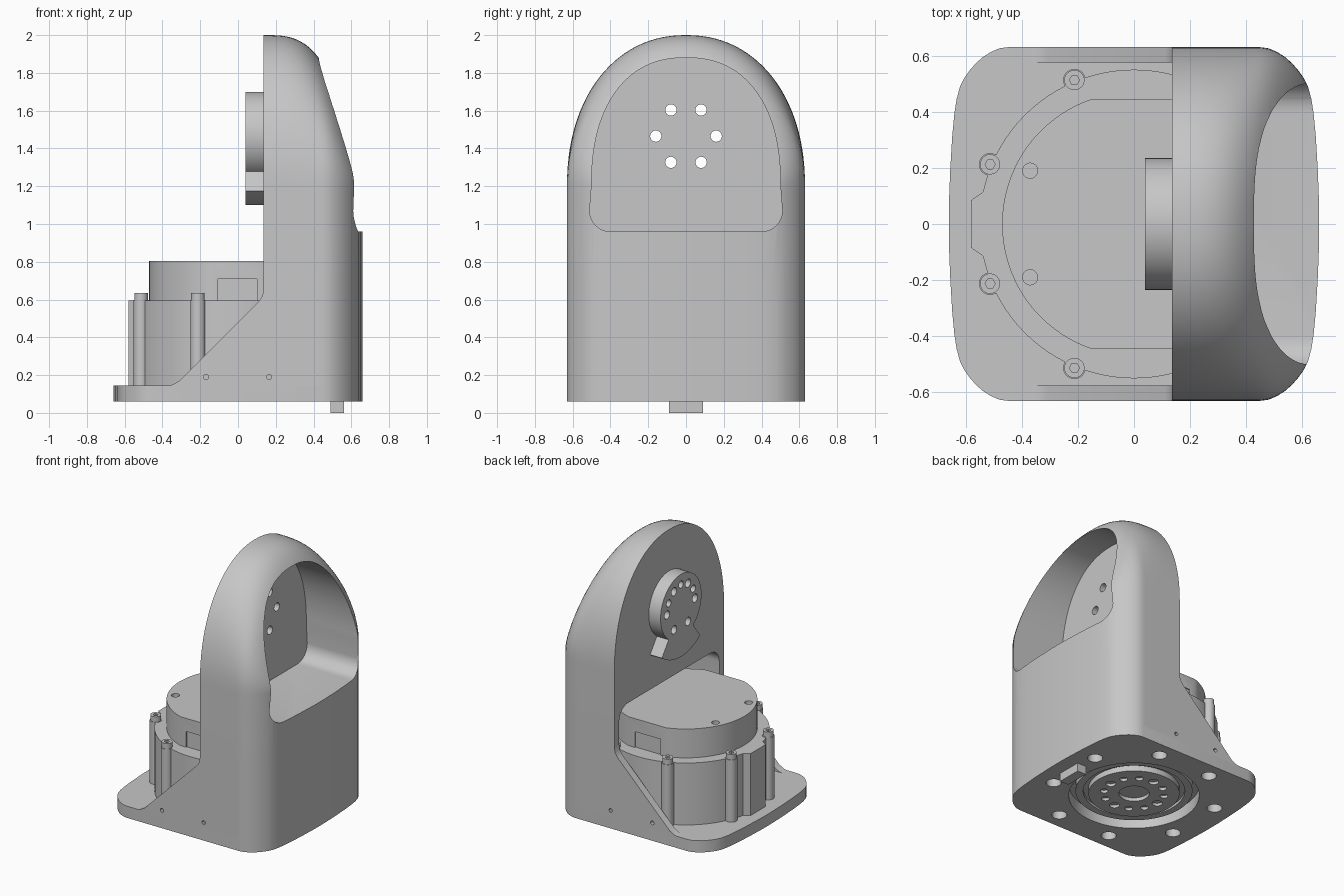
import bpy, bmesh, math
from math import sin, cos, pi, radians

if "Cube" in bpy.data.objects:
    bpy.data.objects.remove(bpy.data.objects["Cube"])

grey = bpy.data.materials.new("grey")
grey.diffuse_color = (0.57, 0.57, 0.57, 1)
grey.use_nodes = True
grey.node_tree.nodes["Principled BSDF"].inputs["Base Color"].default_value = grey.diffuse_color


def finish(name, bm):
    bmesh.ops.recalc_face_normals(bm, faces=bm.faces[:])
    me = bpy.data.meshes.new(name)
    bm.to_mesh(me)
    bm.free()
    ob = bpy.data.objects.new(name, me)
    bpy.context.collection.objects.link(ob)
    me.materials.append(grey)
    return ob


def extrude(name, pts, axis, a, b):
    """Extrude a 2D outline along x (y,z points), y (x,z points) or z (x,y points)."""
    place = {"x": lambda p, t: (t, p[0], p[1]),
             "y": lambda p, t: (p[0], t, p[1]),
             "z": lambda p, t: (p[0], p[1], t)}[axis]
    bm = bmesh.new()
    lo = [bm.verts.new(place(p, a)) for p in pts]
    hi = [bm.verts.new(place(p, b)) for p in pts]
    n = len(pts)
    bm.faces.new(lo)
    bm.faces.new(hi)
    for i in range(n):
        bm.faces.new((lo[i], lo[(i + 1) % n], hi[(i + 1) % n], hi[i]))
    return finish(name, bm)


def arc(cx, cy, r, a0=0, a1=360, n=32, ry=None, power=2):
    """Arc of a circle, ellipse or (with power above 2) squarer superellipse."""
    def s(v):
        return math.copysign(abs(v) ** (2 / power), v)
    count = n if abs(a1 - a0) == 360 else n + 1
    ang = [radians(a0 + (a1 - a0) * i / n) for i in range(count)]
    return [(cx + r * s(cos(t)), cy + (ry or r) * s(sin(t))) for t in ang]


def rod(name, axis, cx, cy, r, a, b, n=32):
    return extrude(name, arc(cx, cy, r, n=n), axis, a, b)


def box(name, x0, x1, y0, y1, z0, z1):
    return extrude(name, [(x0, y0), (x1, y0), (x1, y1), (x0, y1)], "z", z0, z1)


def boolean(ob, others, op="DIFFERENCE"):
    for o in others:
        m = ob.modifiers.new("cut", "BOOLEAN")
        m.operation, m.solver, m.object = op, "EXACT", o
        bpy.context.view_layer.objects.active = ob
        bpy.ops.object.modifier_apply(modifier=m.name)
        bpy.data.objects.remove(o)


# Footprint corner (x, half width) and crown height along x
corner = [(0.45, 0.63), (0.48, 0.626), (0.51, 0.613), (0.54, 0.594), (0.565, 0.571), (0.585, 0.548),
          (0.605, 0.52), (0.62, 0.49), (0.632, 0.445), (0.64, 0.395), (0.648, 0.31), (0.655, 0.19), (0.66, 0.06)]


def crown(x):
    return 2 - 0.78 * ((x - 0.135) / 0.525) ** 3.2


# Base plate
half = [(-x, w) for x, w in reversed(corner)] + corner
plate = [(x, -w) for x, w in half] + list(reversed(half))
base = extrude("base_plate", plate, "z", 0.06, 0.145)
ring8 = [radians(22.5 + 45 * i) for i in range(8)]
boolean(base, [rod("c", "z", 0, 0, 0.43, 0, 0.3, 64)]
        + [rod("c", "z", 0.555 * cos(a), 0.555 * sin(a), 0.05, 0, 0.12, 24) for a in ring8])

# Domed column, lofted through arch sections
bm = bmesh.new()
loops = []
for x, w in [(0.135 + 0.315 * i / 14, 0.63) for i in range(14)] + corner:
    sec = ([(-w, 0.145), (w, 0.145), (w, 0.65)]
           + arc(0, 1.2, w, 0, 180, 56, crown(x) - 1.2, 2.15) + [(-w, 0.65)])
    loops.append([bm.verts.new((x, y, z)) for y, z in sec])
for a, b in zip(loops, loops[1:]):
    for i in range(len(a)):
        j = (i + 1) % len(a)
        bm.faces.new((a[i], a[j], b[j], b[i]))
bm.faces.new(loops[0])
bm.faces.new(loops[-1])
column = finish("domed_column", bm)

# Rear window pocket and motor bay
window = (arc(0, 1.2, 0.5, 0, 180, 56, 0.68, 2.3) + arc(-0.40, 1.07, 0.11, 180, 270, 8)
          + arc(0.40, 1.07, 0.11, 270, 360, 8))
bay_front = ([(-0.575, 0.1), (0.575, 0.1)] + arc(0.475, 0.82, 0.1, 0, 90, 8)
             + arc(-0.475, 0.82, 0.1, 90, 180, 8))
inner = [(0.0, 0.575)] + [(x - 0.055 * (x - 0.45) / 0.21, w - 0.055) for x, w in corner[:-1]]
bay = extrude("c", bay_front, "x", 0.0, 0.7)
boolean(bay, [extrude("c", [(x, -w) for x, w in inner] + list(reversed(inner)), "z", 0.05, 1.0)], "INTERSECT")
bolt = [(0.16 * cos(pi / 3 * i), 1.465 + 0.16 * sin(pi / 3 * i)) for i in range(6)]
boolean(column, [extrude("c", window, "x", 0.2, 0.9), bay]
        + [rod("c", "x", y, z, 0.03, 0, 0.4, 20) for y, z in bolt]
        + [rod("c", "y", 0.165, 0.19, 0.014, s * 0.6, s * 0.7, 12) for s in (-1, 1)])

# Sloped side gussets
slope = [(-0.39, 0.14), (-0.345, 0.15), (-0.31, 0.17), (0.11, 0.59), (0.13, 0.62), (0.135, 0.66), (0.135, 0.14)]
for s, side in ((-1, "front"), (1, "back")):
    g = extrude(side + "_gusset", slope, "y", s * 0.575, s * 0.63)
    boolean(g, [rod("c", "y", -0.17, 0.19, 0.014, s * 0.6, s * 0.7, 12)])

# Output flange with flared stop tab
flange = extrude("output_flange", arc(0, 1.465, 0.235, -53, 233, 56)
                 + arc(0, 1.465, 0.365, 233, 307, 16), "x", 0.04, 0.136)
boolean(flange, [rod("c", "x", y, z, 0.03, 0, 0.4, 20) for y, z in bolt]
        + [rod("c", "x", 0.16 * cos(a), 1.465 + 0.16 * sin(a), 0.026, 0, 0.08, 16)
           for a in (pi / 2, 0.5, pi - 0.5)])

# Motor housing with posts and screws
rod("motor_housing", "z", 0, 0, 0.55, 0.145, 0.595, 96)
extrude("housing_tab", [(-0.53, -0.12), (-0.58, -0.085), (-0.58, 0.085), (-0.53, 0.12)], "z", 0.145, 0.595)
for a in ring8:
    x, y = 0.555 * cos(a), 0.555 * sin(a)
    rod("screw_post", "z", x, y, 0.04, 0.145, 0.597, 24)
    s = rod("screw_head", "z", x, y, 0.036, 0.595, 0.635, 24)
    boolean(s, [rod("c", "z", x, y, 0.018, 0.615, 0.7, 6)])

# Motor cover: circle with flattened sides and shallow side notches
a = math.degrees(math.asin(0.445 / 0.47))
cover = extrude("motor_cover", arc(0, 0, 0.47, -a, a, 40) + arc(0, 0, 0.47, 180 - a, 180 + a, 40),
                "z", 0.59, 0.805)
boolean(cover, [rod("c", "z", -0.37, s * 0.19, 0.027, 0.78, 0.9, 20) for s in (-1, 1)]
        + [box("c", -0.105, 0.1, min(s * 0.437, s * 0.5), max(s * 0.437, s * 0.5), 0.55, 0.71) for s in (-1, 1)])

# Rotor rings under the base
rotor = rod("rotor_ring", "z", 0, 0, 0.385, 0.095, 0.15, 64)
boolean(rotor, [rod("c", "z", 0, 0, 0.335, 0.0, 0.115, 64)])
hub = rod("rotor_hub", "z", 0, 0, 0.30, 0.075, 0.15, 64)
boolean(hub, [rod("c", "z", 0, 0, 0.1, 0, 0.1, 32)]
        + [rod("c", "z", 0.2 * cos(pi / 6 * i), 0.2 * sin(pi / 6 * i), 0.026 if i % 3 else 0.034, 0, 0.095, 16)
           for i in range(12)])

# Cable connector below the base
box("cable_connector", 0.49, 0.56, -0.09, 0.09, 0.0, 0.08)

# Smooth rounded surfaces, keep edges crisp
bpy.ops.object.select_all(action="DESELECT")
for ob in bpy.context.scene.objects:
    ob.select_set(True)
    bpy.context.view_layer.objects.active = ob
bpy.ops.object.shade_smooth_by_angle(angle=radians(30))
